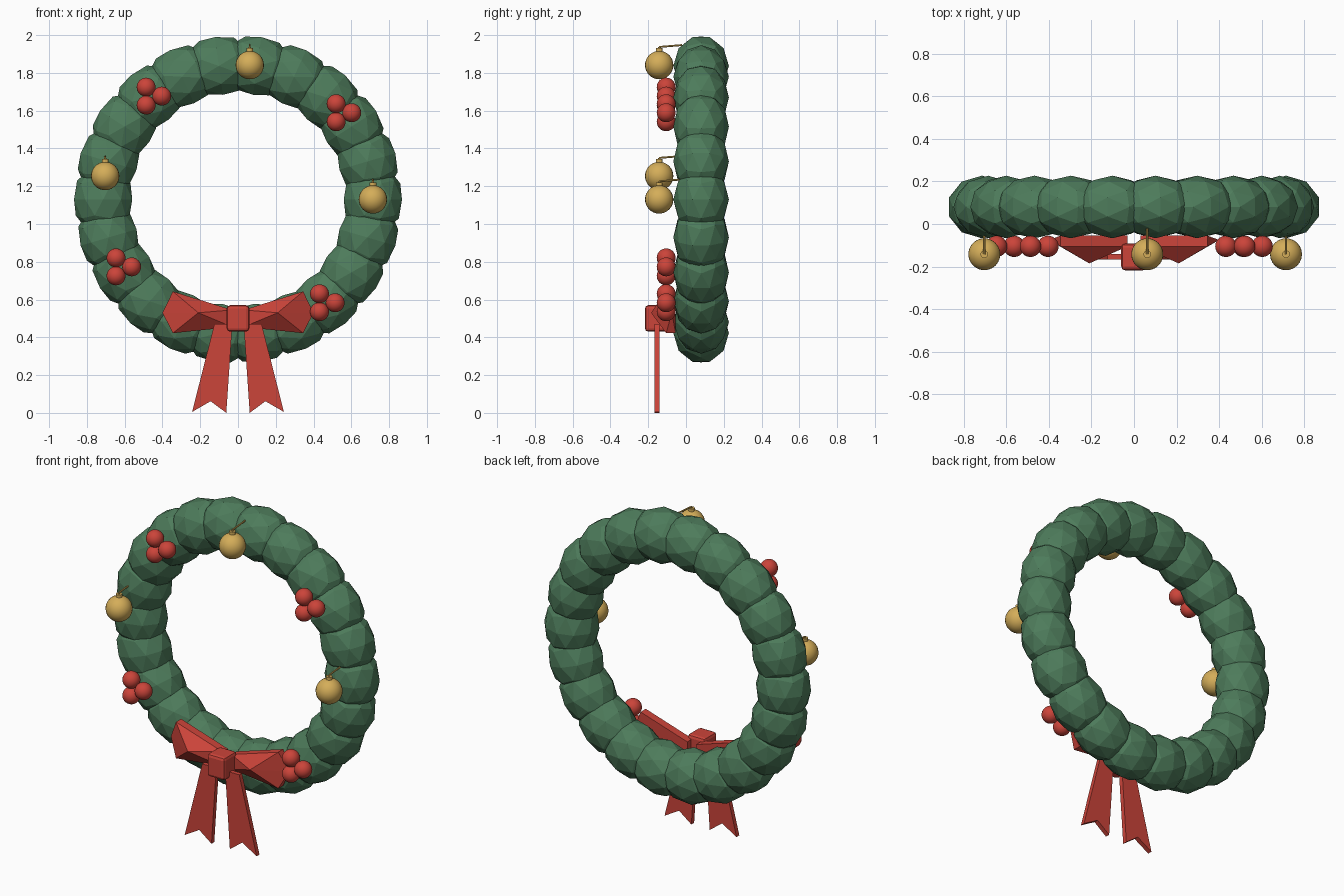
import bpy, bmesh
from math import sin, cos, radians, tau
from mathutils import Vector, Matrix

cube = bpy.data.objects.get("Cube")
if cube:
    bpy.data.objects.remove(cube, do_unlink=True)


def material(name, rgb):
    m = bpy.data.materials.new(name)
    m.use_nodes = True
    color = (*rgb, 1)
    m.diffuse_color = color
    m.node_tree.nodes["Principled BSDF"].inputs["Base Color"].default_value = color
    return m


GREEN = material("pine green", (0.075, 0.2, 0.105))
RED = material("ribbon red", (0.6, 0.058, 0.042))
GOLD = material("ornament gold", (0.66, 0.42, 0.1))

RING_R, RING_Y, RING_Z = 0.714, 0.08, 1.13


def ring_point(angle, y):
    return Vector((RING_R * cos(angle), y, RING_Z + RING_R * sin(angle)))


def finish(name, bm, mat, smooth=False):
    bmesh.ops.recalc_face_normals(bm, faces=bm.faces)
    mesh = bpy.data.meshes.new(name)
    bm.to_mesh(mesh)
    bm.free()
    mesh.materials.append(mat)
    obj = bpy.data.objects.new(name, mesh)
    bpy.context.collection.objects.link(obj)
    for p in mesh.polygons:
        p.use_smooth = smooth
    return obj


def ball(name, center, radius, mat):
    bm = bmesh.new()
    bmesh.ops.create_uvsphere(bm, u_segments=24, v_segments=16, radius=radius,
                              matrix=Matrix.Translation(center))
    return finish(name, bm, mat, True)


def rod(name, a, b, radius, mat, sides=12):
    a, b = Vector(a), Vector(b)
    turn = (b - a).to_track_quat('Z', 'Y').to_matrix().to_4x4()
    bm = bmesh.new()
    bmesh.ops.create_cone(bm, cap_ends=True, segments=sides, radius1=radius,
                          radius2=radius, depth=(b - a).length,
                          matrix=Matrix.Translation((a + b) / 2) @ turn)
    return finish(name, bm, mat)


# Wreath: faceted lumps overlapping around a ring
LUMPS = 22
for i in range(LUMPS):
    a = tau * i / LUMPS
    bm = bmesh.new()
    bmesh.ops.create_icosphere(bm, subdivisions=2, radius=1)
    place = (Matrix.Translation(ring_point(a, RING_Y)) @ Matrix.Rotation(-a, 4, 'Y')
             @ Matrix.Diagonal((0.162, 0.147, 0.19, 1)))
    bm.transform(place)
    finish(f"foliage_lump_{i + 1}", bm, GREEN)

# Berry clusters of three
for c, deg in enumerate((40, 130, 210, 310)):
    center = ring_point(radians(deg), -0.105)
    for k in range(3):
        t = tau * k / 3
        offset = Vector((cos(t), 0, sin(t))) * 0.055
        ball(f"berry_{c + 1}_{k + 1}", center + offset, 0.05, RED)

# Hanging ornaments with cap and wire
for n, deg in enumerate((0, 85, 170)):
    p = ring_point(radians(deg), -0.142)
    ball(f"ornament_{n + 1}", p, 0.075, GOLD)
    rod(f"ornament_cap_{n + 1}", p + Vector((0, 0, 0.068)), p + Vector((0, 0, 0.09)), 0.018, GOLD)
    top = p + Vector((0, 0, 0.096))
    rod(f"ornament_stem_{n + 1}", p + Vector((0, 0, 0.085)), top, 0.006, GOLD, 8)
    rod(f"ornament_wire_{n + 1}", top, top + Vector((0, 0.12, 0.01)), 0.005, GOLD, 8)

# Bow loops and tails, mirrored
TAIL = [(0.03, 0.47), (0.125, 0.47), (0.243, 0.005), (0.145, 0.062), (0.062, 0)]
for side, s in (("left", 1), ("right", -1)):
    bm = bmesh.new()
    points = [(x, y, z) for x, zs in ((0.03, (0.455, 0.545)), (0.345, (0.422, 0.643)))
              for z in zs for y in (-0.055, -0.105)]
    points += [(0.4, -0.075, 0.53), (0.21, -0.185, 0.53)]
    for x, y, z in points:
        bm.verts.new((s * x, y, z))
    bmesh.ops.convex_hull(bm, input=bm.verts)
    finish(f"bow_loop_{side}", bm, RED)

    bm = bmesh.new()
    face = bm.faces.new([bm.verts.new((s * x, -0.167, z)) for x, z in TAIL])
    ext = bmesh.ops.extrude_face_region(bm, geom=[face], use_keep_orig=True)
    moved = [v for v in ext["geom"] if isinstance(v, bmesh.types.BMVert)]
    bmesh.ops.translate(bm, verts=moved, vec=(0, 0.027, 0))
    finish(f"bow_tail_{side}", bm, RED)

# Knot
bm = bmesh.new()
bmesh.ops.create_cube(bm, size=1, matrix=Matrix.Translation((0, -0.155, 0.5))
                      @ Matrix.Diagonal((0.12, 0.125, 0.14, 1)))
knot = finish("bow_knot", bm, RED)
bevel = knot.modifiers.new("rounded edges", 'BEVEL')
bevel.width = 0.018
bevel.segments = 2
